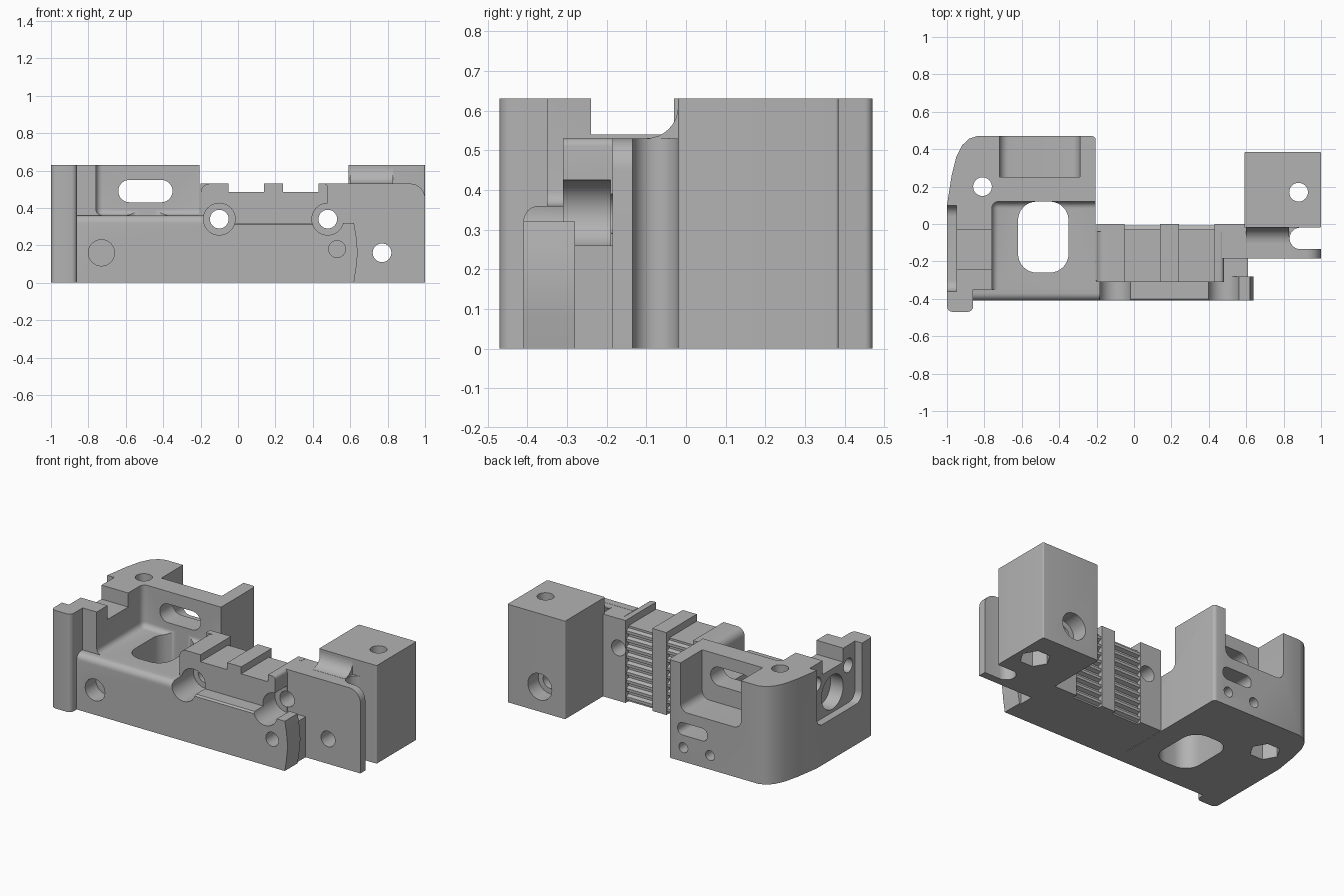
import bpy, bmesh, math

if "Cube" in bpy.data.objects:
    bpy.data.objects.remove(bpy.data.objects["Cube"])

grey = bpy.data.materials.new("plain grey")
grey.use_nodes = True
GREY = (0.45, 0.45, 0.45, 1)
grey.diffuse_color = GREY
grey.node_tree.nodes["Principled BSDF"].inputs["Base Color"].default_value = GREY


def prism(name, pts, lo, hi, axis):
    """Extrude a 2D profile along an axis."""
    place = {"x": lambda u, v, w: (w, u, v),
             "y": lambda u, v, w: (u, w, v),
             "z": lambda u, v, w: (u, v, w)}[axis]
    bm = bmesh.new()
    ends = [[bm.verts.new(place(u, v, w)) for u, v in pts] for w in (lo, hi)]
    for ring in ends:
        bm.faces.new(ring)
    n = len(pts)
    for i in range(n):
        j = (i + 1) % n
        bm.faces.new((ends[0][i], ends[0][j], ends[1][j], ends[1][i]))
    bmesh.ops.recalc_face_normals(bm, faces=bm.faces)
    mesh = bpy.data.meshes.new(name)
    bm.to_mesh(mesh)
    bm.free()
    mesh.materials.append(grey)
    obj = bpy.data.objects.new(name, mesh)
    bpy.context.collection.objects.link(obj)
    return obj


def arc(cx, cy, r, a0, a1, n=8):
    return [(cx + r * math.cos(math.radians(a0 + (a1 - a0) * i / n)),
             cy + r * math.sin(math.radians(a0 + (a1 - a0) * i / n))) for i in range(n + 1)]


def circle(cx, cy, r, n=32):
    return arc(cx, cy, r, 0, 360, n)[:-1]


def rounded(x0, x1, y0, y1, r):
    return (arc(x1 - r, y1 - r, r, 0, 90) + arc(x0 + r, y1 - r, r, 90, 180)
            + arc(x0 + r, y0 + r, r, 180, 270) + arc(x1 - r, y0 + r, r, 270, 360))


def rect(x0, x1, y0, y1):
    return [(x0, y0), (x1, y0), (x1, y1), (x0, y1)]


def boolean(part, tool, op):
    mod = part.modifiers.new("bool", "BOOLEAN")
    mod.operation, mod.object, mod.solver = op, tool, "EXACT"
    bpy.context.view_layer.objects.active = part
    bpy.ops.object.modifier_apply(modifier=mod.name)


def cut(parts, pts, lo, hi, axis, bevel=0):
    tool = prism("cutter", pts, lo, hi, axis)
    tool.hide_render = True
    if bevel:
        mod = tool.modifiers.new("round", "BEVEL")
        mod.width, mod.segments = bevel, 5
    for part in parts:
        boolean(part, tool, "DIFFERENCE")
    bpy.data.objects.remove(tool)


def add(part, pts, lo, hi, axis):
    tool = prism("piece", pts, lo, hi, axis)
    boolean(part, tool, "UNION")
    bpy.data.objects.remove(tool)


# Left housing: plan outline with front post and curved rear corner
outline = (arc(-.97, -.44, .03, 180, 270, 4) + arc(-.89, -.44, .03, 270, 360, 4)
           + [(-.86, -.35), (-.205, -.35)] + arc(-.225, .45, .02, 0, 90, 4)
           + [(-.84, .47), (-.88, .457), (-.92, .42), (-.95, .36), (-.975, .26), (-1, .1)])
housing = prism("left_housing", outline, 0, .63, "z")

# Front wall, tall on the left and lower on the right
def wall_profile(top):
    return [(-.41, 0)] + arc(-.37, top - .04, .04, 180, 90, 6) + [(-.3, top), (-.3, 0)]

wall = prism("front_wall", wall_profile(.36), -.88, -.1, "x")
add(wall, [(-.41, 0), (-.41, .31), (-.4, .32), (-.28, .32), (-.28, 0)], -.1, .5, "x")
add(wall, [(.5, 0), (.62, 0), (.632, .08), (.64, .16), (.632, .25), (.62, .32), (.5, .32)],
    -.41, -.28, "y")
add(wall, rect(.45, .61, 0, .26), -.29, -.17, "y")

# Belt clamp: castellated top, rear bands and toothed belt seats
low, high = .485, .53
top = (arc(-.15, high - .05, .05, 180, 90, 6) + [(-.05, high), (-.05, low), (.14, low), (.14, high),
       (.24, high), (.24, low), (.43, low), (.43, high)] + arc(.46, high - .02, .02, 90, 0, 4))
clamp = prism("belt_clamp", [(-.2, 0)] + top + [(.48, 0)], -.31, -.03, "y")
for x0, x1 in ((-.2, -.05), (.14, .24), (.43, .48)):
    add(clamp, rect(x0, x1, 0, high), -.04, 0, "y")
for x0, x1 in ((-.05, .14), (.24, .43)):
    saw = [(-.05, 0)]
    for i in range(9):
        z = .01 + i * .053
        saw += [(-.03, z), (-.008, z + .01), (-.008, z + .028), (-.03, z + .038)]
    prism("belt_teeth", saw + [(-.05, .48)], x0, x1, "x")

# Side arm: thin front plate, solid core with slot end, fillet up to the block
arm = prism("side_arm", [(.47, 0), (1, 0)] + arc(.92, .45, .08, 0, 90) + [(.47, .53)],
            -.185, -.135, "y")
add(arm, [(.47, -.15), (.89, -.15)] + arc(.89, -.077, .058, 270, 90, 12)
    + [(.89, -.01), (.6, -.01), (.6, 0), (.47, 0)], 0, .529, "z")
add(arm, [(-.01, .5), (-.1, .5), (-.1, .53)] + arc(-.1, .61, .08, 270, 360) + [(-.01, .61)],
    .6, .83, "x")

# Mount block
block = prism("mount_block", rounded(.59, 1, -.02, .385, .008), 0, .63, "z")

# Housing pocket, floor opening and lowered left wall
cut([housing], rect(-.76, .2, -.8, .12), .36, 1, "z", .035)
cut([housing, wall], rounded(-.62, -.35, -.26, .12, .1), -.1, .5, "z")
cut([housing], rect(-1.1, -.7, -.24, -.03), .54, 1, "z")

# Rear window recess, slots and screw holes
cut([housing], rounded(-.72, -.29, .32, 1, .05), .25, .6, "y")
cut([housing], rounded(-.64, -.35, .43, .55, .06), 0, .4, "y")
cut([housing], rounded(-.48, -.27, .17, .25, .035), .25, .6, "y")
for x in (-.5, -.31):
    cut([housing], circle(x, .09, .032, 20), .35, .6, "y")

# Left face recess with central bore and two screw holes
cut([housing], rounded(-.36, .1, .26, 1, .06), -1.1, -.95, "x")
cut([housing], circle(-.13, .39, .11), -1.1, -.86, "x")
for y in (-.29, .03):
    cut([housing], circle(y, .5, .045, 24), -1.1, -.82, "x")

# Vertical screw holes with hexagonal nut pockets
for part, x, y in ((housing, -.81, .2), (block, .88, .17)):
    cut([part], circle(x, y, .05), -.1, 1, "z")
    cut([part], circle(x, y, .09, 6), -.1, .1, "z")

# Counterbored clamp holes
for x in (-.1, .48):
    cut([housing, wall, clamp, arm], circle(x, .34, .05), -.6, .05, "y")
    cut([wall, clamp], circle(x, .34, .085), -.6, -.19, "y")

# Front blind holes and the through hole in the arm and block
cut([wall, housing], circle(-.73, .16, .07), -.6, -.3, "y")
cut([wall], circle(.53, .18, .045), -.6, -.3, "y")
cut([arm, block], circle(.77, .16, .05), -.6, .6, "y")
cut([block], circle(.77, .16, .085), .28, .6, "y")

# Crisp edges with smooth curves
bpy.ops.object.select_all(action="DESELECT")
for obj in bpy.context.scene.objects:
    if obj.type == "MESH":
        obj.select_set(True)
        bpy.context.view_layer.objects.active = obj
bpy.ops.object.shade_smooth_by_angle(angle=math.radians(30))
